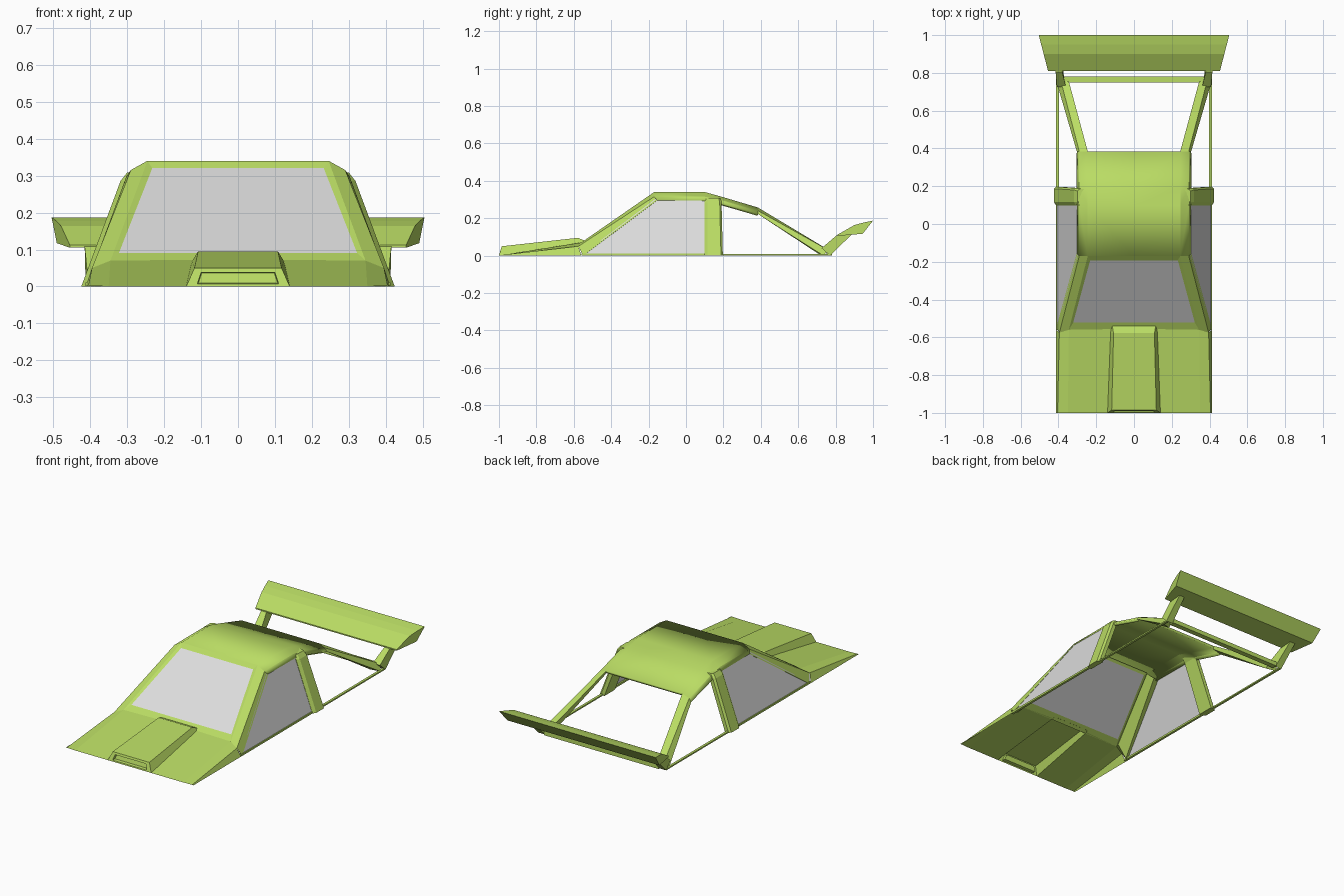
import bpy, bmesh, math
from mathutils import Vector

if "Cube" in bpy.data.objects:
    bpy.data.objects.remove(bpy.data.objects["Cube"])


def material(name, rgb):
    m = bpy.data.materials.new(name)
    m.diffuse_color = (*rgb, 1)
    m.use_nodes = True
    m.node_tree.nodes["Principled BSDF"].inputs["Base Color"].default_value = m.diffuse_color
    return m


GREEN = material("lime_green", (0.49, 0.715, 0.127))
GLASS = material("pale_grey_glass", (0.72, 0.72, 0.72))
PIVOT = Vector((0, -0.2, -0.4))


def loft(name, rows, mat=GREEN, ring=False, caps=(False, False), mirror=True, thick=0):
    """Skin a series of point rows; ring closes each row, caps close the ends."""
    bm = bmesh.new()
    vs = [[bm.verts.new(p) for p in r] for r in rows]
    n = len(rows[0])
    for a, b in zip(vs, vs[1:]):
        for i in range(n if ring else n - 1):
            j = (i + 1) % n
            bm.faces.new((a[i], a[j], b[j], b[i]))
    for use, row in zip(caps, (vs[0], vs[-1])):
        if use:
            bm.faces.new(row)
    bmesh.ops.recalc_face_normals(bm, faces=bm.faces)
    if not all(caps):  # open sheets face away from the cabin
        s = sum(f.normal.dot(f.calc_center_median() - PIVOT) * f.calc_area() for f in bm.faces)
        if s < 0:
            bmesh.ops.reverse_faces(bm, faces=bm.faces)
    me = bpy.data.meshes.new(name)
    bm.to_mesh(me)
    bm.free()
    me.materials.append(mat)
    ob = bpy.data.objects.new(name, me)
    bpy.context.collection.objects.link(ob)
    if mirror:
        m = ob.modifiers.new("mirror", 'MIRROR')
        m.use_clip = True
        m.merge_threshold = 0.0005
    if thick:
        s = ob.modifiers.new("thickness", 'SOLIDIFY')
        s.thickness = thick
        s.offset = -1
    return ob


def bar(name, rows, mirror=True):
    return loft(name, rows, ring=True, caps=(True, True), mirror=mirror)


def box(name, x0, x1, y0, y1, z0, z1, mirror=True):
    return bar(name, [[(x, y0, z0), (x, y1, z0), (x, y1, z1), (x, y0, z1)] for x in (x0, x1)], mirror)


def trapezoid(lo, hi):
    """Symmetric four point ring from its right hand corners."""
    return [(-lo[0], *lo[1:]), lo, hi, (-hi[0], *hi[1:])]


# Hood, split around the open scoop
loft("hood", [
    [(.14, -1, 0), (.35, -1, 0), (.405, -1, .002), (.412, -1, 0)],
    [(.12, -.55, .073), (.345, -.56, .07), (.395, -.575, .05), (.412, -.56, 0)]])

# Hood scoop with recessed front opening
loft("scoop_body", [
    [(0, -.985, .05), (.118, -.985, .05), (.14, -1, 0)],
    [(0, -.578, .095), (.108, -.578, .095), (.124, -.575, .069)],
    [(0, -.54, .08), (.115, -.54, .08), (.12, -.55, .073)]])
loft("scoop_front", [
    trapezoid((.14, -1, 0), (.118, -.985, .05)),
    trapezoid((.11, -.998, .007), (.1, -.989, .038)),
    trapezoid((.107, -.98, .009), (.098, -.972, .036))],
    ring=True, caps=(False, True), mirror=False)

# Windshield and its frame
inner = trapezoid((.322, -.522, .091), (.232, -.192, .32))
loft("windshield_frame", [trapezoid((.345, -.56, .07), (.245, -.17, .34)), inner],
     ring=True, mirror=False)
loft("windshield", [inner[:2], inner[:1:-1]], GLASS, mirror=False)

# Front pillars
bar("front_pillar", [
    [(.245, -.17, .34), (.29, -.17, .315), (.303, -.155, .295), (.27, -.15, .297), (.235, -.17, .32)],
    [(.345, -.56, .07), (.395, -.575, .05), (.412, -.55, 0), (.39, -.535, 0), (.33, -.53, .065)]])

# Roof: level front, sloping tail
roof = loft("roof", [
    [(0, -.17, .34), (.245, -.17, .34), (.29, -.17, .315), (.303, -.155, .297)],
    [(0, .1, .34), (.245, .1, .34), (.29, .1, .315), (.303, .1, .295)],
    [(0, .19, .315), (.245, .19, .315), (.29, .195, .295), (.305, .195, .277)],
    [(0, .385, .257), (.245, .385, .257), (.29, .385, .24), (.303, .385, .222)]], thick=.015)
bpy.context.view_layer.objects.active = roof
roof.select_set(True)
bpy.ops.object.shade_smooth_by_angle(angle=math.radians(22))
roof.select_set(False)

# Side windows
loft("side_window", [
    [(.407, -.55, .01), (.407, .105, .01)],
    [(.299, -.165, .302), (.299, .105, .297)]], GLASS)


# Middle posts with chamfered edges
def post_ring(x, z, y0, y1):
    return [(x - .035, y0, z), (x - .012, y0, z), (x, y0 + .018, z),
            (x, y1 - .01, z), (x - .012, y1, z), (x - .035, y1, z)]


bar("middle_post", [post_ring(.424, 0, .098, .197), post_ring(.318, .285, .098, .19),
                    post_ring(.3, .308, .1, .185)])

# Sills, rear rails and rear cross beam
box("sill", .398, .412, -.56, .1, 0, .011)
box("rear_rail", .398, .412, .19, .77, 0, .008)
box("rear_beam", -.37, .37, .75, .78, 0, .025, mirror=False)

# Rear pillars
bar("rear_pillar", [
    [(.245, .385, .257), (.29, .385, .24), (.303, .385, .222), (.25, .385, .235)],
    [(.345, .755, .035), (.388, .76, .03), (.405, .735, 0), (.35, .715, .005)]])

# Wing supports
bar("wing_support", [
    [(x, .725, .04) if i < 2 else (x, .77, 0) for i, x in enumerate((.36, .408, .412, .37))],
    [(x, .805, .108) if i < 2 else (x, .885, .112) for i, x in enumerate((.38, .415, .415, .38))]])

# Rear wing: profile whose ends flare toward the back
profile = [(.81, .112), (.9, .163), (.95, .177), (1, .187), (.945, .117), (.81, .105)]
bar("rear_wing", [[(s * (.455 + (y - .81) * .26), y, z) for y, z in profile] for s in (-1, 1)],
    mirror=False)
